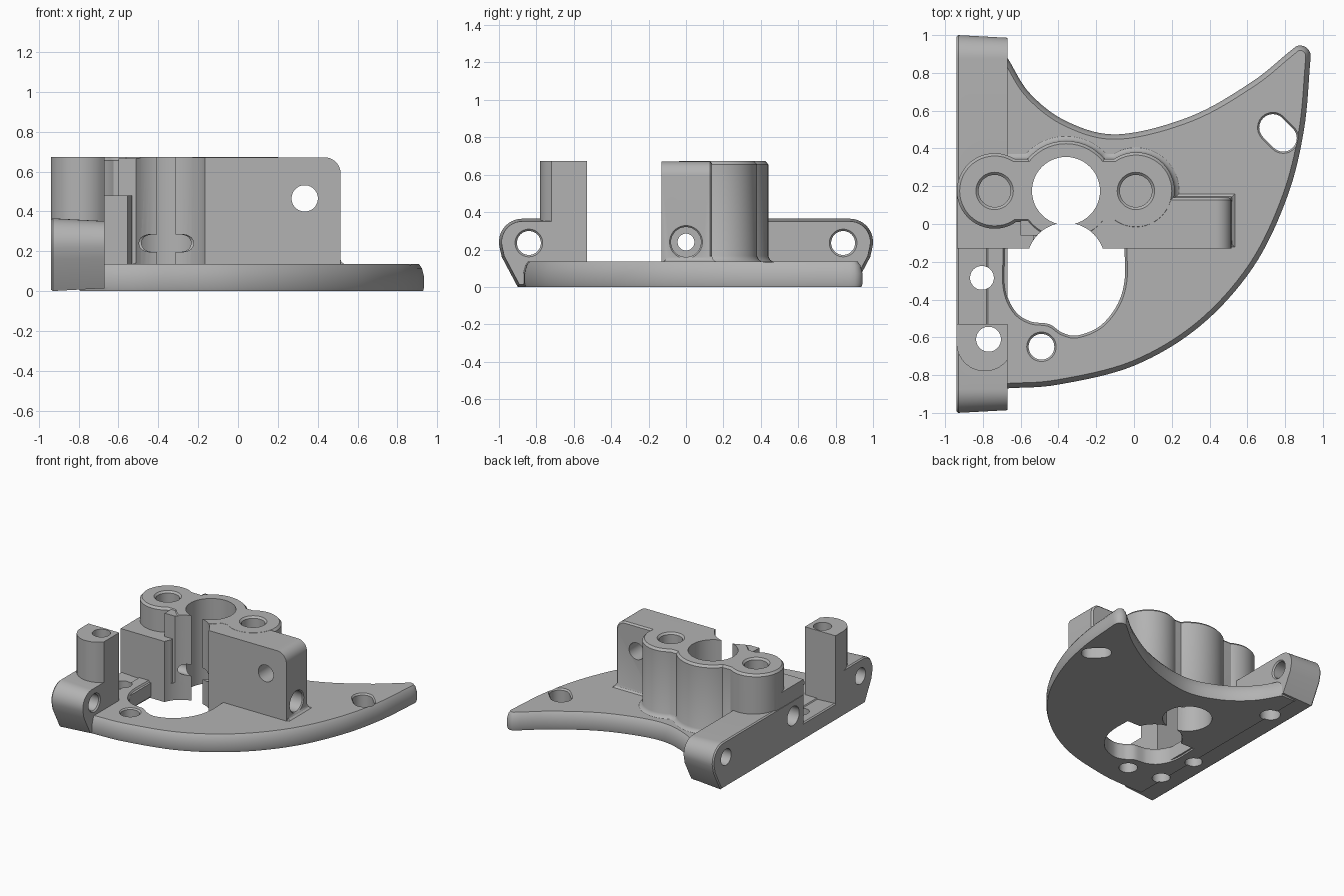
import bpy, bmesh, math
from mathutils import Vector

old = bpy.data.objects.get("Cube")
if old:
    bpy.data.objects.remove(old)

grey = bpy.data.materials.new("neutral grey")
grey.use_nodes = True
grey.diffuse_color = (0.45, 0.45, 0.45, 1)
grey.node_tree.nodes["Principled BSDF"].inputs["Base Color"].default_value = grey.diffuse_color


def inset(pts, d):
    """Move a closed counter-clockwise outline inwards by d."""
    out = []
    for i, p in enumerate(pts):
        a = (p - pts[i - 1]).normalized()
        b = (pts[(i + 1) % len(pts)] - p).normalized()
        na, nb = Vector((-a.y, a.x)), Vector((-b.y, b.x))
        out.append(p + (na + nb) * d / max(1 + na.dot(nb), 0.4))
    return out


def prism(name, outline, levels, axis="z"):
    """Loft an outline through (position, inset) levels along an axis."""
    pts = [Vector(p) for p in outline]
    area = sum(pts[i - 1].x * p.y - p.x * pts[i - 1].y for i, p in enumerate(pts))
    if area < 0:
        pts.reverse()
    place = {"z": lambda u, v, w: (u, v, w), "y": lambda u, v, w: (u, w, v),
             "x": lambda u, v, w: (w, u, v)}[axis]
    bm = bmesh.new()
    rings = [[bm.verts.new(place(p.x, p.y, w)) for p in inset(pts, d)] for w, d in levels]
    n = len(pts)
    for lo, hi in zip(rings, rings[1:]):
        for i in range(n):
            bm.faces.new((lo[i - 1], lo[i], hi[i], hi[i - 1]))
    bm.faces.new(rings[0])
    bm.faces.new(rings[-1])
    bmesh.ops.recalc_face_normals(bm, faces=bm.faces)
    mesh = bpy.data.meshes.new(name)
    bm.to_mesh(mesh)
    bm.free()
    mesh.materials.append(grey)
    ob = bpy.data.objects.new(name, mesh)
    bpy.context.collection.objects.link(ob)
    return ob


def arc(cx, cy, r, start, end, steps=12):
    angles = [math.radians(start + (end - start) * i / steps) for i in range(steps + 1)]
    return [(cx + r * math.cos(a), cy + r * math.sin(a)) for a in angles]


def circle(cx, cy, r, steps=48):
    return arc(cx, cy, r, 0, 360, steps)[:-1]


def rect(x0, x1, y0, y1):
    return [(x0, y0), (x1, y0), (x1, y1), (x0, y1)]


def spline(points, steps=8):
    """Smooth open curve through the points."""
    p = [Vector(q) for q in points]
    p = [2 * p[0] - p[1]] + p + [2 * p[-1] - p[-2]]
    out = []
    for a, b, c, d in zip(p, p[1:], p[2:], p[3:]):
        for i in range(steps):
            t = i / steps
            out.append(0.5 * (2 * b + (c - a) * t + (2 * a - 5 * b + 4 * c - d) * t ** 2
                              + (3 * b - a - 3 * c + d) * t ** 3))
    return out + [p[-2]]


def combine(body, part, operation):
    mod = body.modifiers.new("combine", "BOOLEAN")
    mod.operation, mod.solver, mod.object = operation, "EXACT", part
    bpy.context.view_layer.objects.active = body
    bpy.ops.object.modifier_apply(modifier=mod.name)
    bpy.data.objects.remove(part)


# Crescent base plate with softened upper rim
outer = spline([(-0.67, -0.87), (-0.4, -0.85), (0, -0.75), (0.35, -0.54), (0.63, -0.23),
                (0.81, 0.14), (0.9, 0.5), (0.935, 0.88)])
tip = arc(0.88, 0.89, 0.055, 15, 115, 6)
hollow = spline([(0.82, 0.91), (0.62, 0.75), (0.3, 0.57), (-0.08, 0.475), (-0.35, 0.54),
                 (-0.55, 0.69), (-0.67, 0.88)])
body = prism("bracket_body", outer + tip + hollow + [(-0.8, 0.88), (-0.8, -0.87)],
             [(0, 0.006), (0.02, 0), (0.07, 0), (0.115, 0.012), (0.135, 0.026)])

# Large opening in the plate
opening = spline([(-0.68, -0.13), (-0.68, -0.34), (-0.63, -0.46), (-0.55, -0.515),
                  (-0.45, -0.53), (-0.38, -0.575), (-0.3, -0.59), (-0.18, -0.54),
                  (-0.09, -0.43), (-0.05, -0.3), (-0.05, -0.13)])
combine(body, prism("opening", opening, [(-0.1, 0), (0.115, 0), (0.155, -0.025)]), "DIFFERENCE")

# Side rail with rounded ends and a low gap
low, high = 0.135, 0.365
rail = ([(-0.9, 0), (0.9, 0), (0.985, 0.16)] + arc(0.875, 0.24, 0.125, -12, 90)
        + [(-0.13, high), (-0.13, low), (-0.53, low), (-0.53, high)]
        + arc(-0.875, 0.24, 0.125, 90, 192) + [(-0.985, 0.16)])
combine(body, prism("rail", rail, [(-0.94, 0.008), (-0.93, 0), (-0.67, 0.014)], "x"), "UNION")

# Front post with a rounded front
post = [(-0.94, -0.53), (-0.67, -0.53)] + arc(-0.79, -0.63, 0.15, -37, -180)
combine(body, prism("post", post, [(0.1, 0), (0.672, 0)]), "UNION")

# Tower: half-height block, column, three bosses and their web
boss_levels = [(0.05, -0.025), (0.135, -0.025), (0.145, -0.01), (0.165, 0), (0.655, 0), (0.672, 0.015)]
combine(body, prism("block", rect(-0.938, -0.532, -0.13, 0.15), [(0.02, 0), (0.48, 0)]), "UNION")
combine(body, prism("column", rect(-0.6, -0.36, -0.06, 0.2), [(0.05, 0), (0.665, 0)]), "UNION")
combine(body, prism("web", rect(-0.74, 0.01, 0.01, 0.345), boss_levels), "UNION")
combine(body, prism("left_boss", circle(-0.738, 0.175, 0.2), boss_levels[3:] and
                    [(0.05, 0), (0.655, 0), (0.672, 0.015)]), "UNION")
combine(body, prism("centre_boss", circle(-0.36, 0.175, 0.265), boss_levels), "UNION")
combine(body, prism("right_boss", circle(0.01, 0.175, 0.205), boss_levels), "UNION")

# Wing with rounded upper corner and flared foot
wing = [(-0.36, 0.1), (0.515, 0.1)] + arc(0.435, 0.591, 0.08, 0, 90) + [(-0.36, 0.671)]
combine(body, prism("wing", wing, [(-0.13, 0), (0.128, 0), (0.14, 0.012)], "y"), "UNION")
combine(body, prism("wing_foot", rect(0, 0.512, -0.1, 0.138),
                    [(0.05, -0.022), (0.135, -0.022), (0.145, -0.008), (0.165, 0)]), "UNION")


def drill(u, v, r, start, end, axis="z", rim=0.0):
    """Round hole; a rim adds a countersink at the end position."""
    levels = [(start, 0), (end, 0)]
    if rim:
        levels = [(start, 0), (end - rim, 0), (end + rim, -2 * rim)]
    combine(body, prism("drill", circle(u, v, r), levels, axis), "DIFFERENCE")


# Main bore and the front clearance that opens into it
drill(-0.36, 0.175, 0.18, -0.1, 0.8)
drill(-0.36, -0.2, 0.207, -0.1, 0.8)

# Blind boss holes, plate and post holes
for x in (-0.738, 0.01):
    drill(x, 0.175, 0.085, 0.3, 0.672, rim=0.014)
drill(-0.49, -0.65, 0.068, -0.1, 0.135, rim=0.01)
drill(-0.805, -0.285, 0.063, -0.1, 0.3)
drill(-0.77, -0.61, 0.066, -0.1, 0.8)
drill(-0.79, 0.6, 0.075, -0.1, 0.25)

# Slanted slot near the tip
slot = arc(0.735, 0.51, 0.072, 45, 225) + arc(0.79, 0.455, 0.072, 225, 405)
combine(body, prism("slot", slot, [(-0.1, 0), (0.122, 0), (0.15, -0.02)]), "DIFFERENCE")

# Cross holes through rail ends, tower and wing
for y in (-0.84, 0.84):
    drill(y, 0.235, 0.064, -1.1, -0.67, "x", rim=0.01)
drill(0, 0.24, 0.045, -1.1, 0.8, "x")
drill(0, 0.24, 0.08, 0.38, 0.515, "x", rim=0.008)
drill(0, 0.24, 0.075, -1.1, -0.8, "x")
drill(0.335, 0.465, 0.066, -0.3, 0.3, "y")

bpy.ops.object.select_all(action="DESELECT")
body.select_set(True)
bpy.context.view_layer.objects.active = body
bpy.ops.object.shade_smooth_by_angle(angle=math.radians(30))
